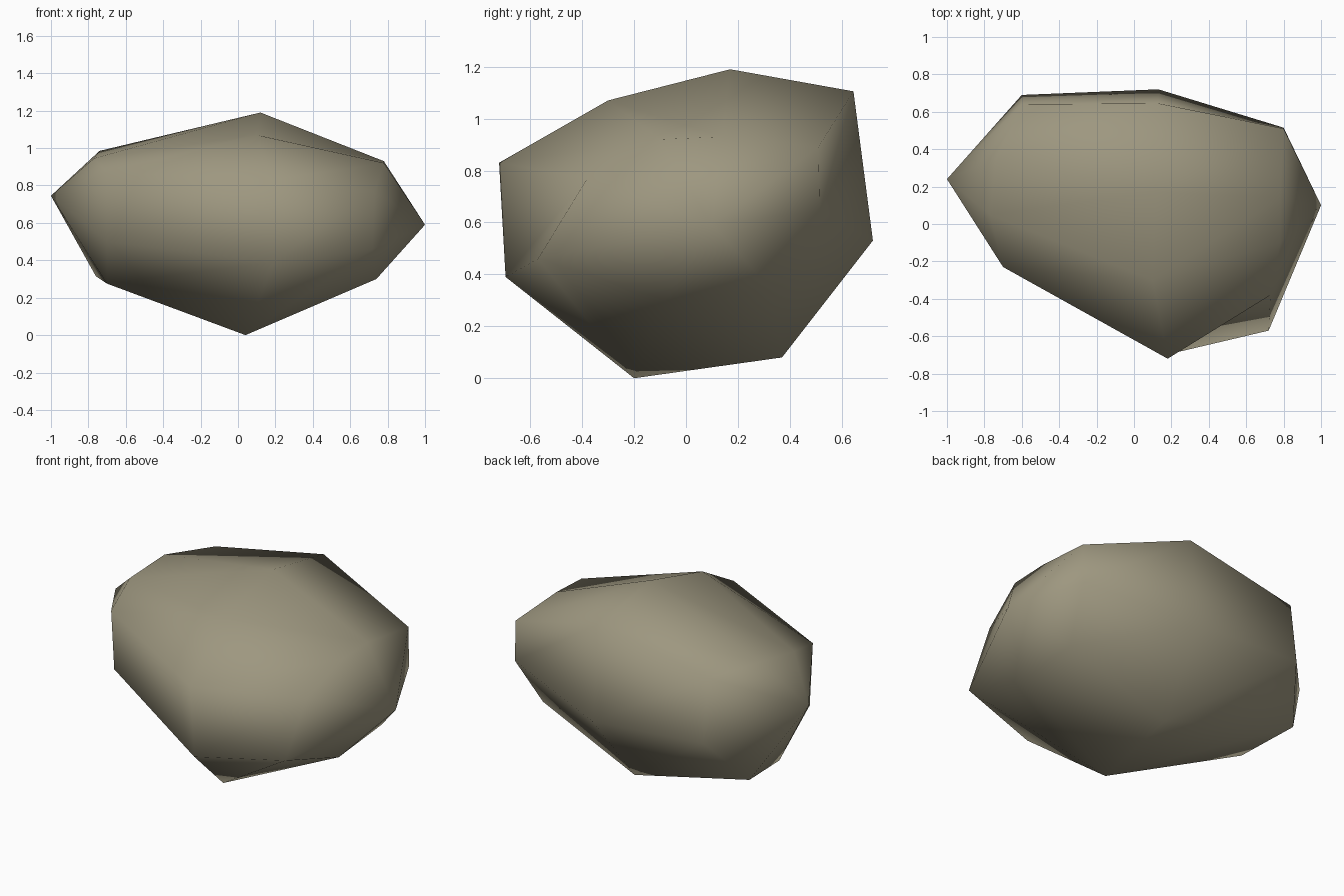
import bpy, bmesh

if "Cube" in bpy.data.objects:
    bpy.data.objects.remove(bpy.data.objects["Cube"])

# Rock skin: three rings of eight points around the x axis, closed by a tip at each end.
# Each ring runs: top, upper back, back, lower back, bottom, lower front, front, upper front
left_ring = [(-.74, .345, .985), (-.60, .64, .96), (-.60, .69, .58), (-.76, .47, .315),
             (-.70, .095, .275), (-.70, -.20, .50), (-.70, -.23, .87), (-.77, .05, .945)]
middle_ring = [(.12, .17, 1.19), (.13, .645, 1.105), (.13, .72, .53), (.09, .37, .08),
               (.04, -.20, 0), (.19, -.695, .39), (.18, -.72, .83), (.10, -.30, 1.07)]
right_ring = [(.78, .14, .93), (.80, .51, .89), (.80, .515, .645), (.74, .33, .34),
              (.74, -.08, .30), (.72, -.57, .46), (.73, -.38, .77), (.78, -.10, .92)]
left_tip, right_tip = (-1, .24, .745), (1, .10, .59)

bm = bmesh.new()
rings = [[bm.verts.new(p) for p in ring] for ring in (left_ring, middle_ring, right_ring)]
tips = [bm.verts.new(left_tip), bm.verts.new(right_tip)]
for i in range(8):
    j = (i + 1) % 8
    for a, b in zip(rings, rings[1:]):
        bm.faces.new((a[i], a[j], b[j], b[i]))
    bm.faces.new((tips[0], rings[0][j], rings[0][i]))
    bm.faces.new((tips[1], rings[2][i], rings[2][j]))
bmesh.ops.recalc_face_normals(bm, faces=bm.faces)
for f in bm.faces:
    f.smooth = True

mesh = bpy.data.meshes.new("rock")
bm.to_mesh(mesh)
bm.free()

# Single stone colour
stone = bpy.data.materials.new("grey brown stone")
stone.diffuse_color = (.34, .31, .215, 1)
stone.use_nodes = True
stone.node_tree.nodes["Principled BSDF"].inputs["Base Color"].default_value = stone.diffuse_color
mesh.materials.append(stone)
bpy.context.collection.objects.link(bpy.data.objects.new("rock", mesh))
